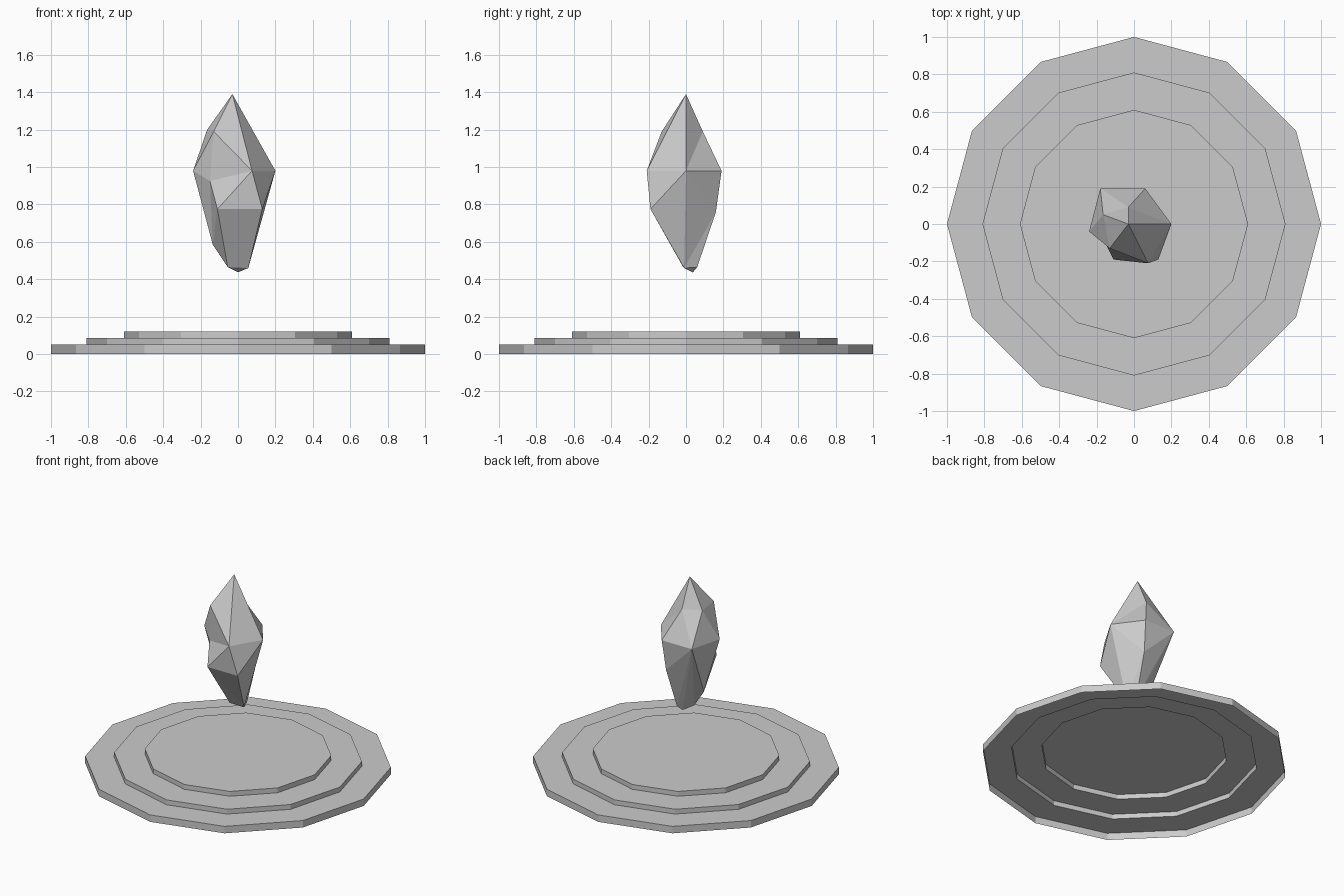
import bpy, bmesh
from math import radians
from mathutils import Vector, Matrix

cube = bpy.data.objects.get("Cube")
if cube:
    bpy.data.objects.remove(cube, do_unlink=True)

# One grey stone colour
GREY = (0.6, 0.6, 0.6, 1)
stone = bpy.data.materials.new("grey_stone")
stone.use_nodes = True
stone.diffuse_color = GREY
stone.node_tree.nodes["Principled BSDF"].inputs["Base Color"].default_value = GREY


def finish(bm, name):
    bmesh.ops.recalc_face_normals(bm, faces=bm.faces[:])
    mesh = bpy.data.meshes.new(name)
    bm.to_mesh(mesh)
    bm.free()
    mesh.materials.append(stone)
    obj = bpy.data.objects.new(name, mesh)
    bpy.context.collection.objects.link(obj)
    return obj


# Stepped base: thin twelve-sided shell, open underneath
SIDES = 12
steps = [(1.0, 0.05), (0.81, 0.085), (0.61, 0.12)]
bm = bmesh.new()
bottom, previous = 0, None
for radius, top in steps:
    rings = []
    for z in (bottom, top):
        ring = [bm.verts.new(Matrix.Rotation(radians(360 * i / SIDES), 3, 'Z') @ Vector((radius, 0, z)))
                for i in range(SIDES)]
        rings.append(ring)
        if previous:
            for i in range(SIDES):
                j = (i + 1) % SIDES
                bm.faces.new((previous[i], previous[j], ring[j], ring[i]))
        previous = ring
    bottom = top
bm.faces.new(previous)
finish(bm, "stepped_base")

# Floating crystal: named corners, from the tip down
corners = {
    "tip": (-.03, 0, 1.39),
    "shoulder_front": (-.13, -.13, 1.19),
    "shoulder_side": (-.165, .05, 1.2),
    "shoulder_back": (-.03, .09, 1.19),
    "waist_front": (.075, -.21, .98),
    "waist_left": (.2, 0, .98),
    "waist_back": (.06, .19, .98),
    "waist_rear": (-.18, .19, .98),
    "waist_right": (-.24, -.04, .98),
    "dent": (-.15, -.11, .925),
    "hip_right": (-.11, -.19, .775),
    "hip_left": (.13, -.19, .775),
    "hip_back": (.047, .16, .76),
    "knee": (-.135, -.01, .585),
    "foot_right": (-.055, -.015, .465),
    "foot_left": (.055, -.01, .46),
    "foot_back": (.03, .06, .465),
    "foot_tip": (0, .037, .437),
}
# Each hub corner carries a fan of triangles around it
fans = [
    "tip shoulder_front waist_front waist_left shoulder_back shoulder_side shoulder_front",
    "waist_rear shoulder_side shoulder_back waist_back hip_back foot_back foot_tip"
    " foot_right knee waist_right shoulder_side",
    "dent shoulder_front waist_right knee hip_right waist_front shoulder_front",
    "hip_left waist_front hip_right foot_left waist_left waist_front",
    "waist_left foot_left hip_back waist_back shoulder_back",
    "foot_left hip_right foot_right foot_tip foot_back hip_back",
    "shoulder_side shoulder_front waist_right",
    "knee hip_right foot_right",
]
bm = bmesh.new()
verts = {name: bm.verts.new(co) for name, co in corners.items()}
for fan in fans:
    hub, *rim = [verts[name] for name in fan.split()]
    for a, b in zip(rim, rim[1:]):
        bm.faces.new((hub, a, b))
finish(bm, "floating_crystal")
